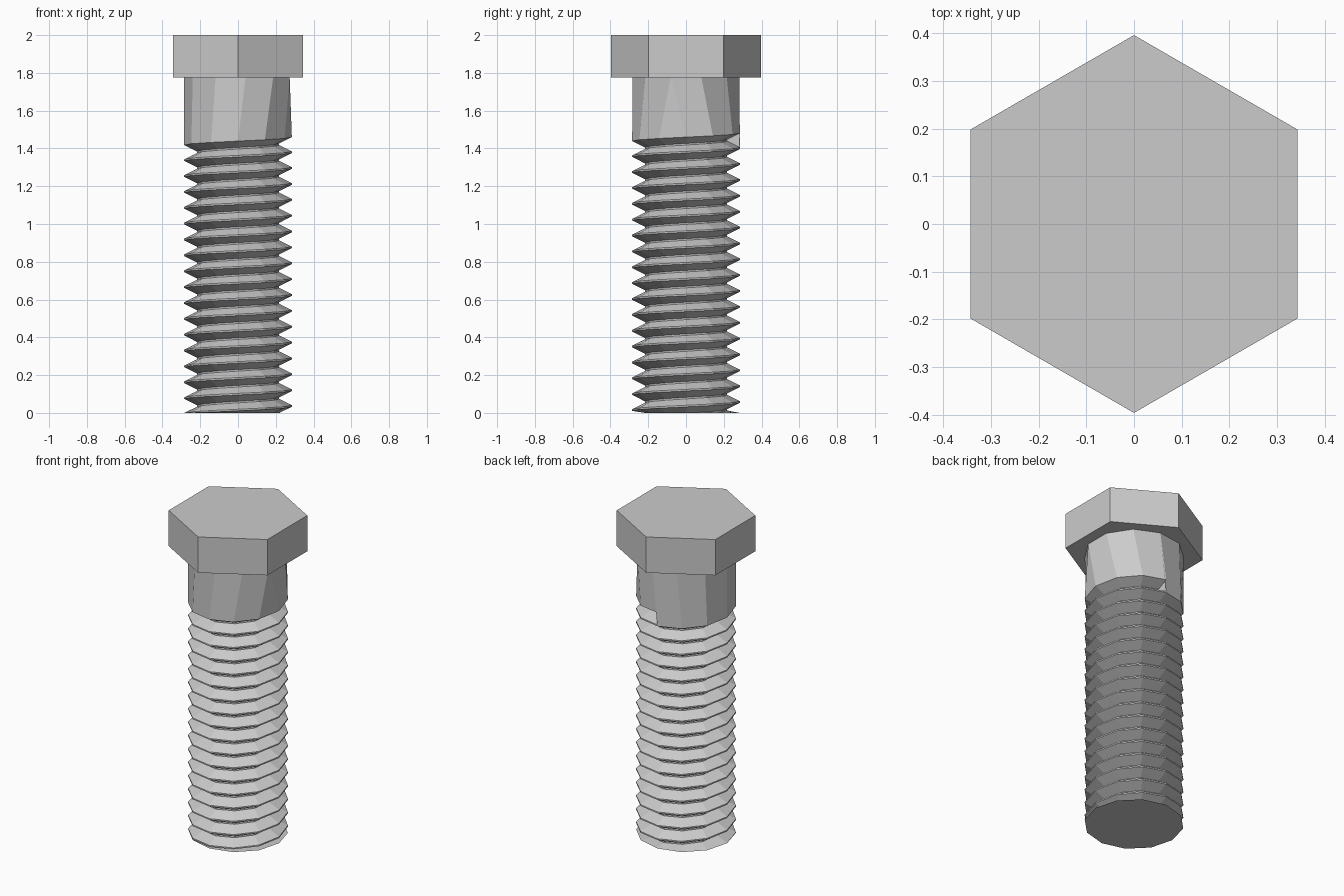
import bpy, bmesh
from math import sin, cos, radians

if "Cube" in bpy.data.objects:
    bpy.data.objects.remove(bpy.data.objects["Cube"], do_unlink=True)

SIDES = 12
PITCH = 0.084
CREST, ROOT = 0.285, 0.218
THREAD_TOP = 1.481      # highest point of the thread runout
HEAD_BOTTOM, HEAD_TOP = 1.775, 2.0
HEAD_RADIUS = 0.396
STEPS = SIDES * 18

steel = bpy.data.materials.new("grey_steel")
steel.use_nodes = True
grey = (0.6, 0.6, 0.6, 1.0)
steel.diffuse_color = grey
steel.node_tree.nodes["Principled BSDF"].inputs["Base Color"].default_value = grey


def polar(r, degrees, z):
    a = radians(degrees)
    return (r * cos(a), r * sin(a), z)


def finish(bm, name):
    mesh = bpy.data.meshes.new(name)
    bm.to_mesh(mesh)
    bm.free()
    mesh.materials.append(steel)
    obj = bpy.data.objects.new(name, mesh)
    bpy.context.collection.objects.link(obj)
    return obj


def add_face(bm, points):
    return bm.faces.new([bm.verts.new(p) for p in points])


# Hexagonal head, corners towards front and back
bm = bmesh.new()
hexagon = add_face(bm, [polar(HEAD_RADIUS, 30 + 60 * i, HEAD_BOTTOM) for i in range(6)])
top = bmesh.ops.extrude_face_region(bm, geom=[hexagon], use_keep_orig=True)["geom"]
bmesh.ops.translate(bm, vec=(0, 0, HEAD_TOP - HEAD_BOTTOM),
                    verts=[v for v in top if isinstance(v, bmesh.types.BMVert)])
bmesh.ops.recalc_face_normals(bm, faces=bm.faces)
finish(bm, "hex_head")

# One pitch of the thread: radius and drop as a share of the pitch
profile = [(CREST, 0), (ROOT, 0.4), (ROOT, 0.5), (CREST, 0.9), (CREST, 1)]


def angle(i):
    return 90 - 360 * i / SIDES


def section(i):
    base = THREAD_TOP - PITCH * i / SIDES
    return [polar(r, angle(i), max(base - d * PITCH, 0)) for r, d in profile]


def collar(i):
    # Upper shank ring has one side fewer, giving slightly twisted facets
    step = 360 / (SIDES - 1)
    return polar(CREST, 180 + step * round((angle(i) - 180) / step), HEAD_BOTTOM + 0.005)


bm = bmesh.new()

# Helical thread, flattened where it meets the end of the bolt
for i in range(STEPS):
    a, b = section(i), section(i + 1)
    for j in range(len(profile) - 1):
        quad = [a[j], b[j], b[j + 1], a[j + 1]]
        if max(p[2] for p in quad) > 0.0001:
            add_face(bm, quad)

# Wall closing the groove at the thread runout
add_face(bm, section(0))

# Plain shank between thread and head
for i in range(SIDES):
    add_face(bm, [collar(i), collar(i + 1), section(i + 1)[0], section(i)[0]])

# Flat end and hidden top
add_face(bm, [polar(CREST, angle(i), 0) for i in range(SIDES)])
add_face(bm, [collar(-i) for i in range(SIDES)])

bmesh.ops.remove_doubles(bm, verts=bm.verts, dist=0.0001)
finish(bm, "threaded_shank")
